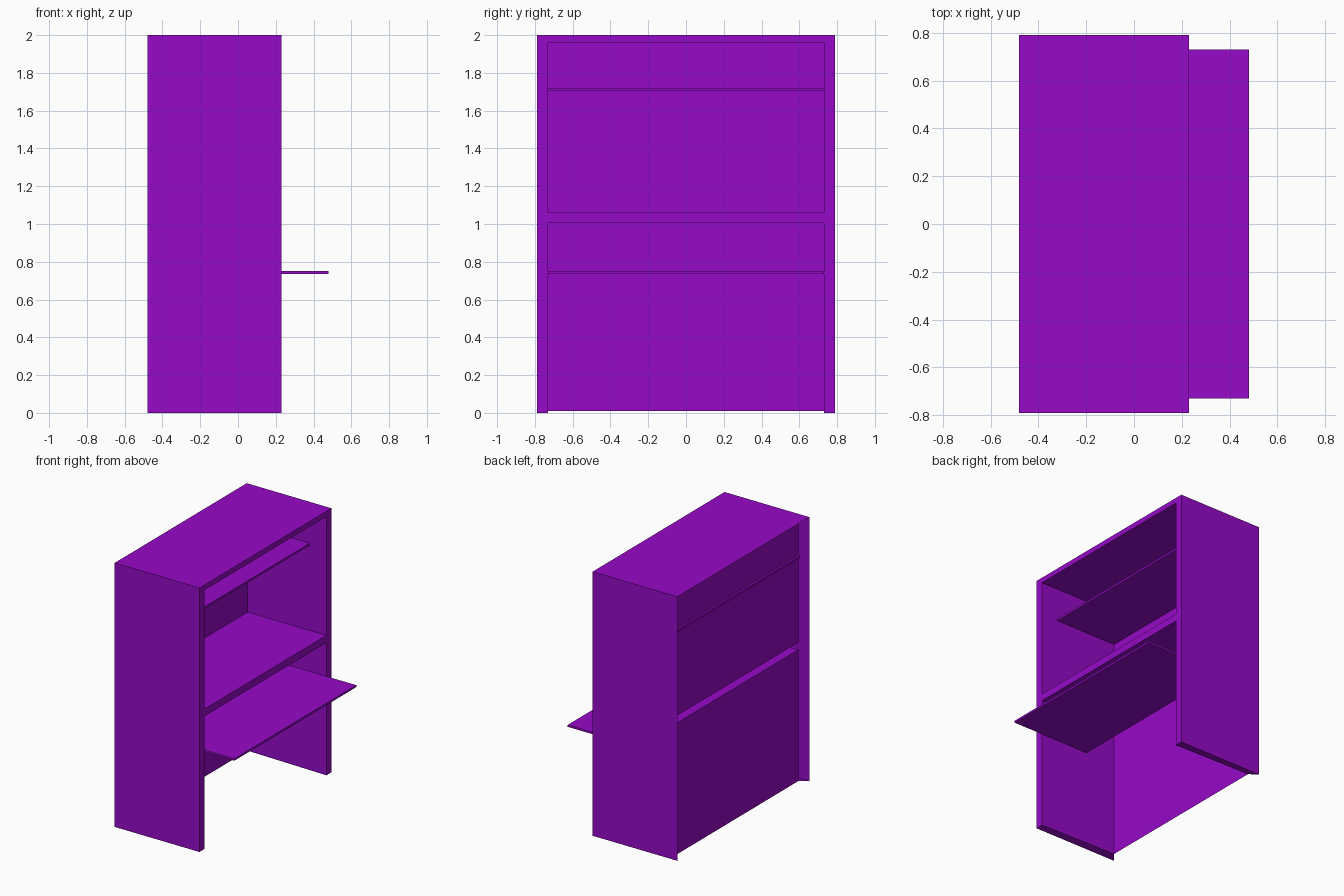
import bpy, bmesh
from mathutils import Vector

if "Cube" in bpy.data.objects:
    bpy.data.objects.remove(bpy.data.objects["Cube"])

# Main dimensions
XF, XB, XI = 0.23, -0.48, -0.43      # front, rear rim, recessed back
W, WI = 0.79, 0.73                   # outer and inner half widths
TOP, TOP_IN = 2.0, 1.96
MID_HI, MID_LO, FOOT = 1.06, 1.005, 0.01

purple = bpy.data.materials.new("purple_paint")
purple.diffuse_color = (0.305, 0.003, 0.578, 1)
purple.use_nodes = True
purple.node_tree.nodes["Principled BSDF"].inputs["Base Color"].default_value = purple.diffuse_color


def finish(name, bm):
    bmesh.ops.remove_doubles(bm, verts=bm.verts[:], dist=1e-5)
    me = bpy.data.meshes.new(name)
    bm.to_mesh(me)
    bm.free()
    me.materials.append(purple)
    ob = bpy.data.objects.new(name, me)
    bpy.context.collection.objects.link(ob)
    return ob


def face(bm, toward, *pts):
    """Add a polygon whose normal points in the given direction."""
    f = bm.faces.new([bm.verts.new(p) for p in pts])
    f.normal_update()
    if f.normal.dot(Vector(toward)) < 0:
        f.normal_flip()


def board(name, x0, x1, z0, z1):
    bm = bmesh.new()
    bmesh.ops.create_cube(bm, size=1)
    for v in bm.verts:
        v.co = (x1 if v.co.x > 0 else x0,
                WI if v.co.y > 0 else -WI,
                z1 if v.co.z > 0 else z0)
    return finish(name, bm)


# Cabinet: thin outer shell, framed front, recessed compartments, open rear rim
bm = bmesh.new()
face(bm, (0, 0, 1), (XB, -W, TOP), (XF, -W, TOP), (XF, W, TOP), (XB, W, TOP))

for s in (-1, 1):
    o, i = s * W, s * WI
    # outer side and front stile
    face(bm, (0, s, 0), (XB, o, 0), (XF, o, 0), (XF, o, TOP), (XB, o, TOP))
    face(bm, (1, 0, 0), (XF, o, 0), (XF, i, 0), (XF, i, MID_LO), (XF, i, MID_HI),
         (XF, i, TOP_IN), (XF, o, TOP))
    # foot
    face(bm, (0, 0, -1), (XF, o, 0), (XF, i, 0), (XI, i, FOOT), (XB, o, 0))
    # inner sides of both compartments
    face(bm, (0, -s, 0), (XF, i, 0), (XI, i, FOOT), (XI, i, MID_LO), (XF, i, MID_LO))
    face(bm, (0, -s, 0), (XF, i, MID_HI), (XI, i, MID_HI), (XI, i, TOP_IN), (XF, i, TOP_IN))

# top and middle front rails
face(bm, (1, 0, 0), (XF, -WI, TOP_IN), (XF, WI, TOP_IN), (XF, W, TOP), (XF, -W, TOP))
face(bm, (1, 0, 0), (XF, -WI, MID_LO), (XF, WI, MID_LO), (XF, WI, MID_HI), (XF, -WI, MID_HI))

# compartment ceilings and floor
for z, up in ((TOP_IN, -1), (MID_HI, 1), (MID_LO, -1)):
    face(bm, (0, 0, up), (XF, -WI, z), (XF, WI, z), (XI, WI, z), (XI, -WI, z))

# compartment backs
for z0, z1 in ((FOOT, MID_LO), (MID_HI, TOP_IN)):
    face(bm, (1, 0, 0), (XI, -WI, z0), (XI, WI, z0), (XI, WI, z1), (XI, -WI, z1))
finish("cabinet", bm)

# Upper shelf pokes slightly through the back; desk board slides out at the front
board("upper_shelf", -0.445, 0.09, 1.705, 1.72)
board("desk_board", -0.18, 0.48, 0.735, 0.75)
